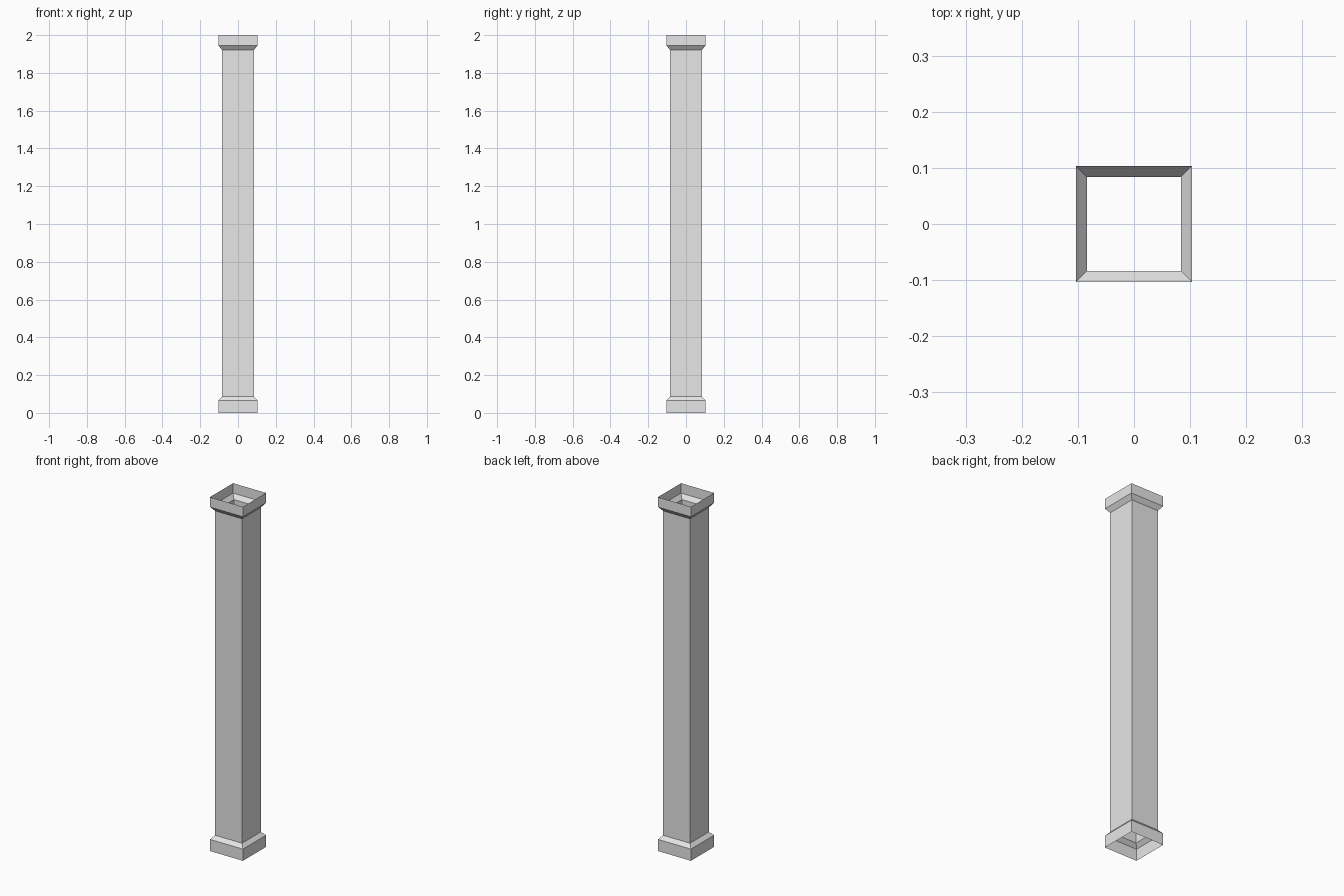
import bpy
import bmesh

old = bpy.data.objects.get("Cube")
if old:
    bpy.data.objects.remove(old, do_unlink=True)

stone = bpy.data.materials.new("pale_grey")
stone.use_nodes = True
colour = (0.8, 0.8, 0.8, 1)
stone.diffuse_color = colour
stone.node_tree.nodes["Principled BSDF"].inputs["Base Color"].default_value = colour

WIDE, SLIM = 0.103, 0.084
CORNERS = [(-1, -1), (1, -1), (1, 1), (-1, 1)]


def square_tube(name, profile):
    """Open-ended square shell through (half width, height) rings."""
    bm = bmesh.new()
    rings = [[bm.verts.new((x * r, y * r, z)) for x, y in CORNERS] for r, z in profile]
    for low, high in zip(rings, rings[1:]):
        for i in range(4):
            j = (i + 1) % 4
            bm.faces.new((low[i], low[j], high[j], high[i]))
    mesh = bpy.data.meshes.new(name)
    bm.to_mesh(mesh)
    bm.free()
    mesh.materials.append(stone)
    obj = bpy.data.objects.new(name, mesh)
    bpy.context.collection.objects.link(obj)


# Plinth with sloped shoulder, plain shaft, flared capital
square_tube("base", [(WIDE, 0), (WIDE, 0.066), (SLIM, 0.087)])
square_tube("shaft", [(SLIM, 0.087), (SLIM, 1.92)])
square_tube("capital", [(SLIM, 1.92), (WIDE, 1.944), (WIDE, 2)])
